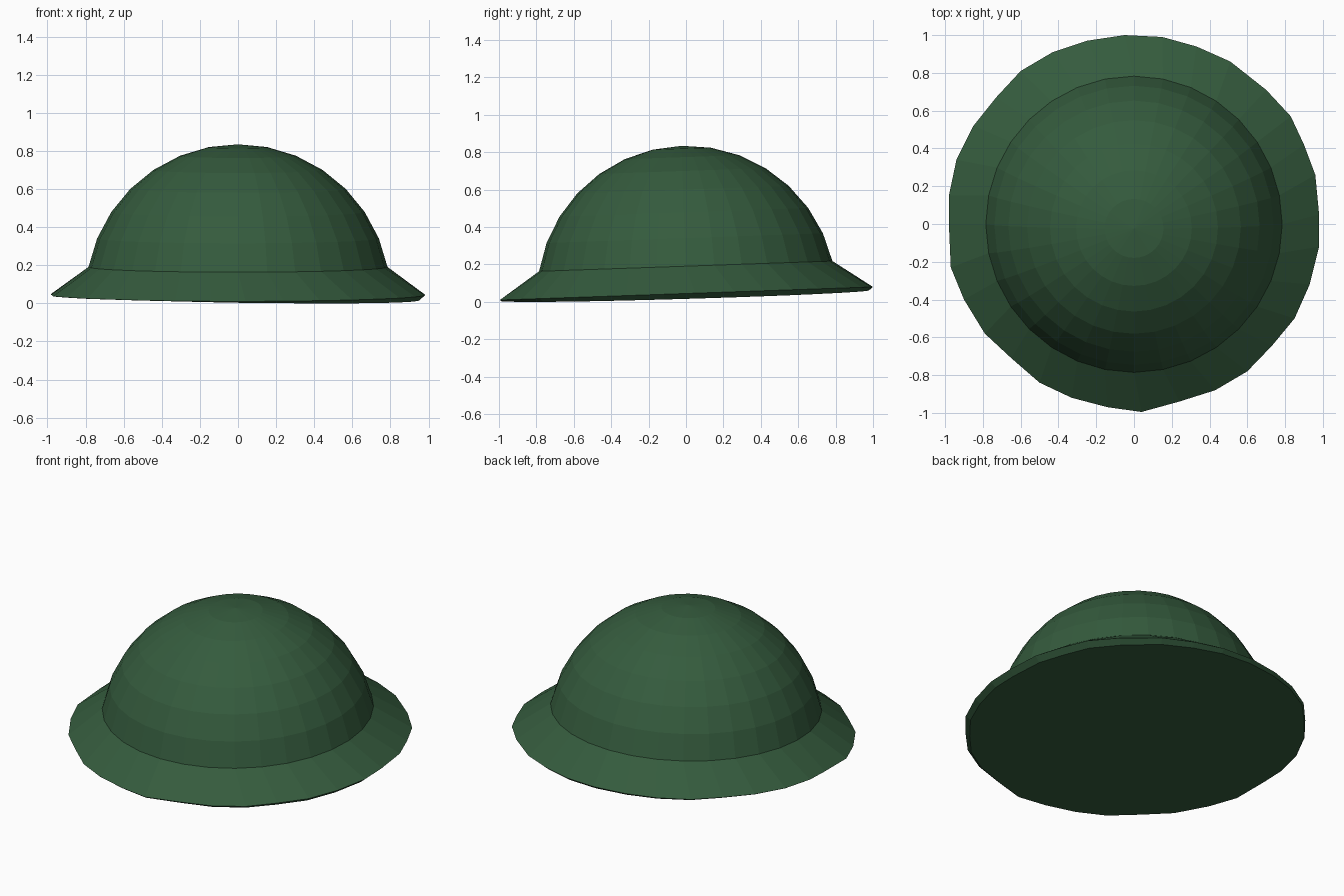
import bpy, bmesh, math
from mathutils import Matrix

if "Cube" in bpy.data.objects:
    bpy.data.objects.remove(bpy.data.objects["Cube"])

SIDES = 32
RADIUS = 0.8
TILT = Matrix.Translation((0, 0.004, 0.035)) @ Matrix.Rotation(math.radians(2), 4, 'X')

green = bpy.data.materials.new("dark_green")
green.diffuse_color = (0.035, 0.105, 0.047, 1)
green.use_nodes = True
green.node_tree.nodes["Principled BSDF"].inputs["Base Color"].default_value = green.diffuse_color


def ring(bm, r, z):
    """A level circle of vertices, tilted with the whole helmet."""
    step = 2 * math.pi / SIDES
    return [bm.verts.new(TILT @ Matrix.Rotation(i * step, 4, 'Z')
                         @ Matrix.Translation((r, 0, z)).to_translation())
            for i in range(SIDES)]


def bridge(bm, low, high):
    for i in range(SIDES):
        j = (i + 1) % SIDES
        bm.faces.new((low[i], low[j], high[j], high[i]))


def finish(bm, name):
    bmesh.ops.recalc_face_normals(bm, faces=bm.faces)
    mesh = bpy.data.meshes.new(name)
    bm.to_mesh(mesh)
    bm.free()
    mesh.materials.append(green)
    bpy.context.collection.objects.link(bpy.data.objects.new(name, mesh))


def sphere_ring(bm, k):
    a = math.radians(11.25 * k)
    return ring(bm, RADIUS * math.sin(a), RADIUS * math.cos(a))


# Dome: upper rings of a sphere, closed with a fan at the crown
bm = bmesh.new()
rings = [sphere_ring(bm, k) for k in range(7, 0, -1)]
for low, high in zip(rings, rings[1:]):
    bridge(bm, low, high)
crown = bm.verts.new(TILT @ Matrix.Translation((0, 0, RADIUS)).to_translation())
for i in range(SIDES):
    bm.faces.new((rings[-1][i], rings[-1][(i + 1) % SIDES], crown))
finish(bm, "dome")

# Brim: sloping skirt with a slightly uneven outline, thin edge and flat underside
outline = [(.98, .05), (.96, .26), (.90, .42), (.83, .57), (.70, .71), (.51, .86),
           (.33, .94), (.15, .99), (-.05, 1), (-.25, .97), (-.43, .91), (-.60, .81),
           (-.73, .67), (-.85, .52), (-.94, .34), (-.98, .15), (-.98, 0), (-.97, -.23),
           (-.90, -.40), (-.79, -.58), (-.65, -.71), (-.50, -.84), (-.33, -.92),
           (-.14, -.97), (.04, -.995), (.24, -.94), (.43, -.88), (.60, -.78),
           (.73, -.645), (.85, -.50), (.93, -.32), (.98, -.12)]
bm = bmesh.new()
inner = sphere_ring(bm, 7)
outer, under = [], []
for x, y in outline:
    top = 0.045 + 0.035 * y
    bottom = min(top - 0.001, 0.032 - 0.016 * x + 0.029 * y)
    s = 1 - 1.2 * (top - bottom)
    outer.append(bm.verts.new((x, y, top)))
    under.append(bm.verts.new((x * s, y * s, max(bottom, 0))))
bridge(bm, outer, inner)
bridge(bm, under, outer)
bm.faces.new(under[::-1])
finish(bm, "brim")
